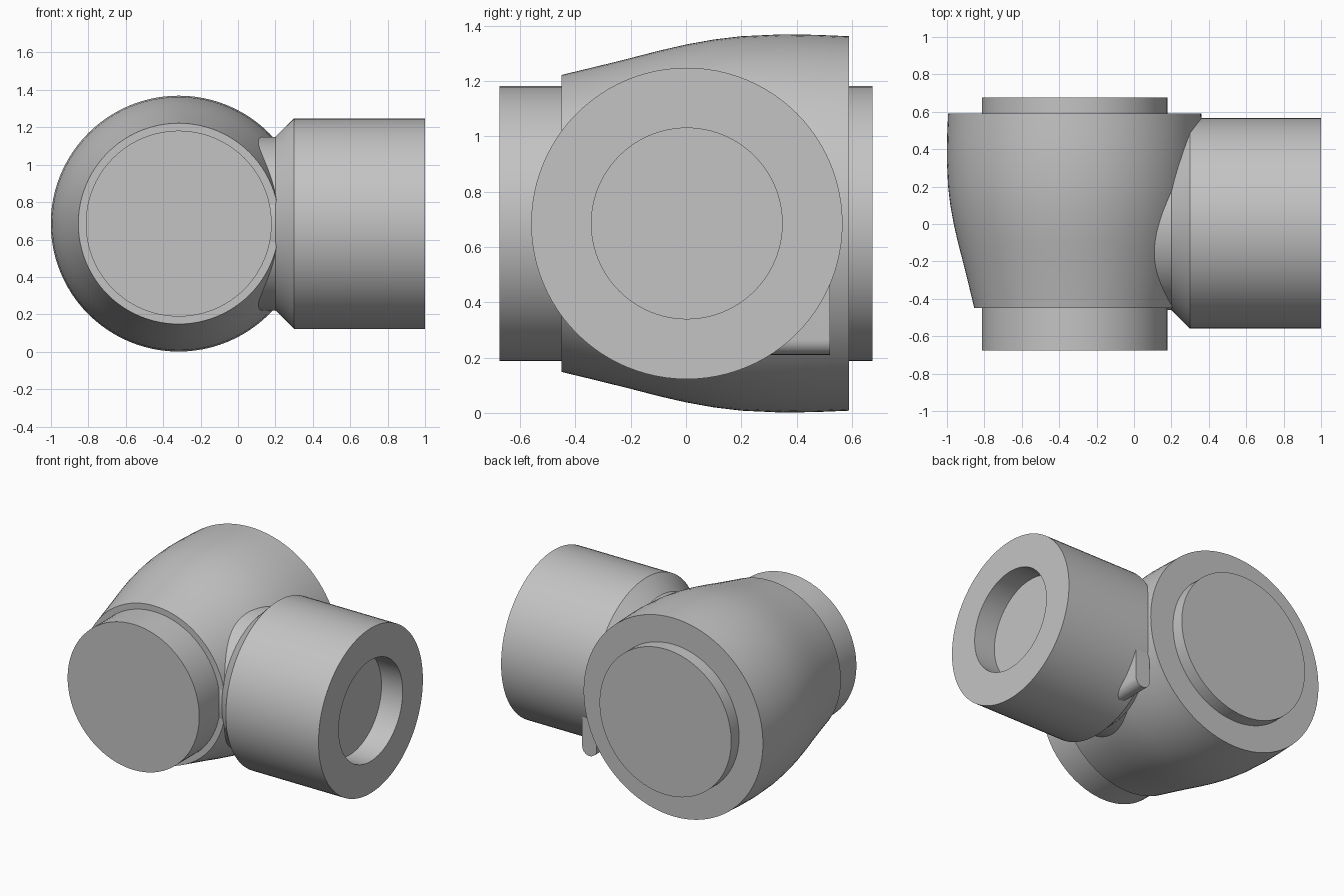
import bpy, bmesh, math
from mathutils import Matrix, Vector

cube = bpy.data.objects.get("Cube")
if cube:
    bpy.data.objects.remove(cube, do_unlink=True)

grey = bpy.data.materials.new("plain_grey")
grey.use_nodes = True
colour = (0.55, 0.55, 0.55, 1)
grey.diffuse_color = colour
grey.node_tree.nodes["Principled BSDF"].inputs["Base Color"].default_value = colour

AXIS_Z = 0.685
BODY_X = -0.317


def finish(name, bm):
    bmesh.ops.recalc_face_normals(bm, faces=bm.faces)
    mesh = bpy.data.meshes.new(name)
    bm.to_mesh(mesh)
    bm.free()
    mesh.materials.append(grey)
    obj = bpy.data.objects.new(name, mesh)
    bpy.context.collection.objects.link(obj)
    bpy.ops.object.select_all(action='DESELECT')
    obj.select_set(True)
    bpy.context.view_layer.objects.active = obj
    bpy.ops.object.shade_smooth_by_angle(angle=math.radians(30))
    return obj


def lathe(name, profile, axis, centre, sides=96):
    """Closed solid from (position along axis, radius) pairs."""
    bm = bmesh.new()
    along = Vector((1, 0, 0)) if axis == 'X' else Vector((0, 1, 0))
    rings = []
    for pos, radius in profile:
        ring = []
        for i in range(sides):
            spoke = Matrix.Rotation(math.tau * i / sides, 3, axis) @ Vector((0, 0, radius))
            ring.append(bm.verts.new(Vector(centre) + along * pos + spoke))
        rings.append(ring)
    for a, b in zip(rings, rings[1:]):
        for i in range(sides):
            j = (i + 1) % sides
            bm.faces.new((a[i], a[j], b[j], b[i]))
    bm.faces.new(rings[0])
    bm.faces.new(rings[-1])
    return finish(name, bm)


# Bulging main body and the plain shaft through it
lathe("main_body",
      [(-0.45, 0.537), (-0.325, 0.567), (-0.2, 0.598), (-0.1, 0.624),
       (0, 0.647), (0.1, 0.665), (0.2, 0.677), (0.35, 0.684),
       (0.47, 0.682), (0.59, 0.677)], 'Y', (BODY_X, 0, AXIS_Z))
lathe("through_shaft", [(-0.675, 0.497), (0.675, 0.497)], 'Y', (BODY_X, 0, AXIS_Z))

# Side arm: narrow neck, flare, barrel and a shallow round recess
lathe("side_arm",
      [(-0.1, 0.464), (0.2, 0.464), (0.3, 0.563), (1, 0.563),
       (1, 0.345), (0.84, 0.345)], 'X', (0, 0.003, AXIS_Z))

# Round-bottomed lug set into the back of the arm
bm = bmesh.new()
lug_x, lug_r = 0.365, 0.055
outline = [(lug_x + lug_r, AXIS_Z), (lug_x - lug_r, AXIS_Z)]
for i in range(13):
    t = math.pi * (1 + i / 12)
    outline.append((lug_x + lug_r * math.cos(t), 0.21 + lug_r + lug_r * math.sin(t)))
face = bm.faces.new([bm.verts.new((x, 0, z)) for x, z in outline])
moved = bmesh.ops.extrude_face_region(bm, geom=[face], use_keep_orig=True)
bmesh.ops.translate(bm, vec=(0, 0.52, 0),
                    verts=[v for v in moved["geom"] if isinstance(v, bmesh.types.BMVert)])
finish("back_lug", bm)
